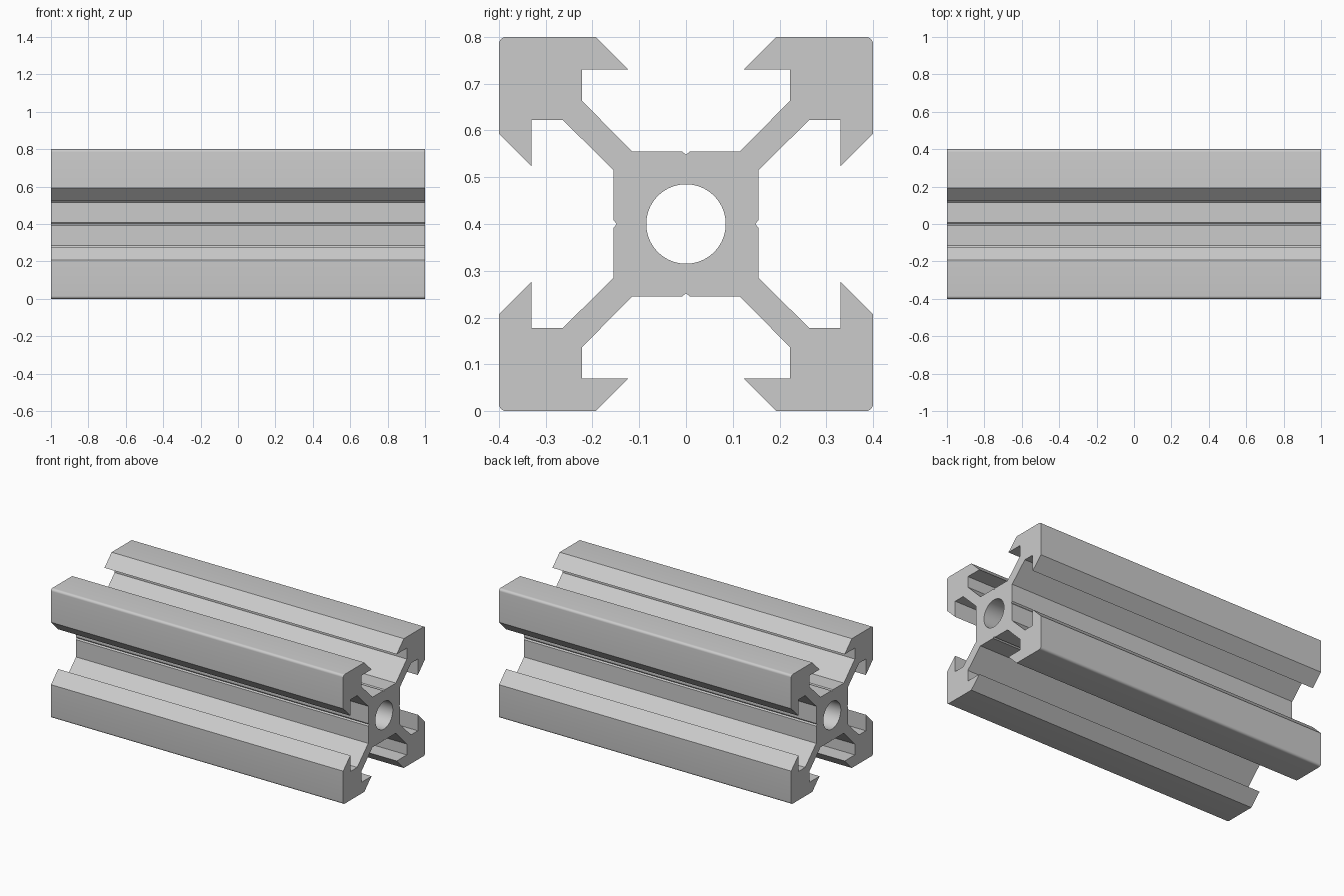
import bpy, bmesh, math
from mathutils import Vector

if "Cube" in bpy.data.objects:
    bpy.data.objects.remove(bpy.data.objects["Cube"])

LENGTH, CENTRE_Z = 2.0, 0.4
BORE_R, BORE_SIDES = 0.085, 64
CORNER_R, CORNER_STEPS = 0.015, 6

metal = bpy.data.materials.new("aluminium grey")
metal.diffuse_color = (0.6, 0.6, 0.6, 1)
metal.use_nodes = True
metal.node_tree.nodes["Principled BSDF"].inputs["Base Color"].default_value = metal.diffuse_color

# One eighth of the section: slot centre notch, core, web, lip, outer face
eighth = [(0, 0.148), (0.008, 0.155), (0.115, 0.155), (0.222, 0.263),
          (0.222, 0.33), (0.123, 0.33), (0.193, 0.4)]

# Rounded outer corner
c = 0.4 - CORNER_R
corner = []
for i in range(CORNER_STEPS + 1):
    a = math.pi / 2 * (1 - i / CORNER_STEPS)
    corner.append((c + CORNER_R * math.cos(a), c + CORNER_R * math.sin(a)))

# Mirror across the diagonal, then turn the quarter four times
quarter = eighth + corner + [(z, y) for y, z in reversed(eighth[1:])]
outline = []
for k in range(4):
    for y, z in quarter:
        for _ in range(k):
            y, z = z, -y
        outline.append((y, z))
bore = [(BORE_R * math.cos(2 * math.pi * i / BORE_SIDES),
         BORE_R * math.sin(2 * math.pi * i / BORE_SIDES)) for i in range(BORE_SIDES)]

bm = bmesh.new()


def add_loop(points):
    vs = [bm.verts.new((-LENGTH / 2, y, z + CENTRE_Z)) for y, z in points]
    return [bm.edges.new((vs[i - 1], vs[i])) for i in range(len(vs))]


# Fill between outline and bore, then extrude along the length
edges = add_loop(outline) + add_loop(bore)
bmesh.ops.triangle_fill(bm, edges=edges, use_beauty=True, normal=Vector((-1, 0, 0)))
ext = bmesh.ops.extrude_face_region(bm, geom=bm.faces[:], use_keep_orig=True)
moved = [g for g in ext["geom"] if isinstance(g, bmesh.types.BMVert)]
bmesh.ops.translate(bm, verts=moved, vec=(LENGTH, 0, 0))
bmesh.ops.recalc_face_normals(bm, faces=bm.faces[:])

mesh = bpy.data.meshes.new("slotted_rail")
bm.to_mesh(mesh)
bm.free()
mesh.materials.append(metal)
rail = bpy.data.objects.new("slotted_rail", mesh)
bpy.context.collection.objects.link(rail)

# Smooth the bore and rounded corners only
bpy.context.view_layer.objects.active = rail
rail.select_set(True)
bpy.ops.object.shade_smooth_by_angle(angle=math.radians(30))
